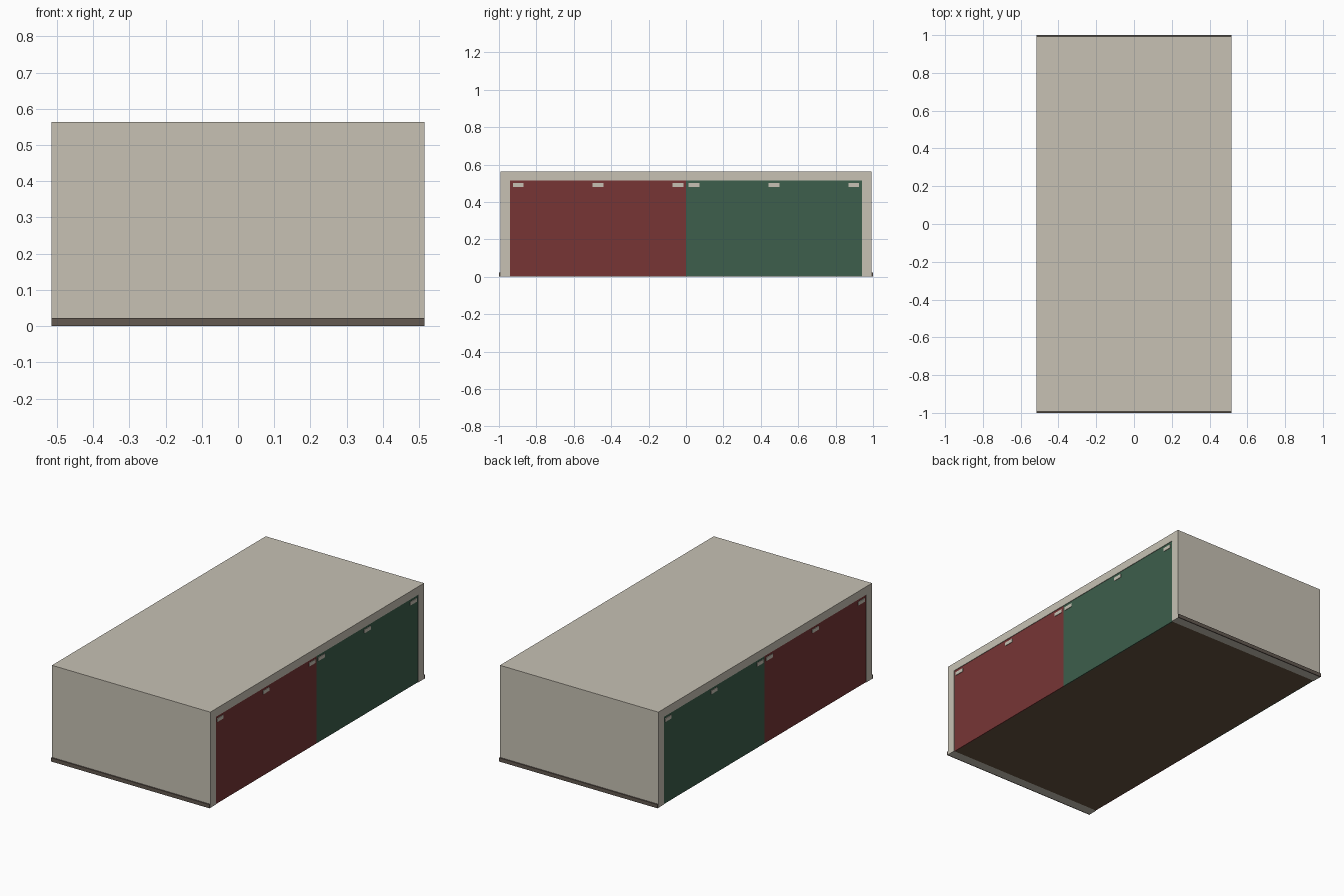
import bpy

if "Cube" in bpy.data.objects:
    bpy.data.objects.remove(bpy.data.objects["Cube"])

W, H = 0.515, 0.563          # half width, total height
END, OPEN = 0.993, 0.94      # outer and inner y of the end walls
BEAM = 0.515                 # underside of the roof


def material(name, rgb):
    m = bpy.data.materials.new(name)
    m.diffuse_color = (*rgb, 1)
    m.use_nodes = True
    m.node_tree.nodes["Principled BSDF"].inputs["Base Color"].default_value = m.diffuse_color
    return m


cream = material("cream", (0.57, 0.535, 0.455))
red = material("dark red", (0.185, 0.036, 0.036))
green = material("dark green", (0.047, 0.112, 0.072))
brown = material("floor brown", (0.13, 0.085, 0.05))
grey = material("brown grey", (0.125, 0.10, 0.082))


def box(name, x, y, z, mat):
    """Box from (min, max) pairs on each axis."""
    xs, ys, zs = sorted(x), sorted(y), sorted(z)
    verts = [(a, b, c) for a in xs for b in ys for c in zs]
    faces = [(0, 1, 3, 2), (4, 6, 7, 5), (0, 4, 5, 1),
             (2, 3, 7, 6), (0, 2, 6, 4), (1, 5, 7, 3)]
    mesh = bpy.data.meshes.new(name)
    mesh.from_pydata(verts, [], faces)
    mesh.materials.append(mat)
    ob = bpy.data.objects.new(name, mesh)
    bpy.context.collection.objects.link(ob)
    return ob


# Shell: roof and floor
box("roof", (-W, W), (-END, END), (BEAM, H), cream)
box("floor", (-W + 0.008, W - 0.008), (-OPEN, OPEN), (0, 0.02), brown)

# End walls with a low skirting strip outside
for s, end in ((-1, "front"), (1, "back")):
    box(end + "_wall", (-W, W), (s * OPEN, s * END), (0, BEAM), cream)
    box(end + "_skirting", (-W, W), (s * END, s * 1.0), (0, 0.022), grey)

# Long sides: a red and a green panel, each with three pale hanger tabs
for sx, side in ((1, "right"), (-1, "left")):
    for sy, mat, col in ((-1, red, "red"), (1, green, "green")):
        box(f"{side}_{col}_panel", (sx * (W - 0.008), sx * (W - 0.003)),
            (0, sy * OPEN), (0, BEAM), mat)
        for i, y in enumerate((0.043, 0.47, 0.897)):
            box(f"{side}_{col}_tab_{i + 1}", (sx * (W - 0.003), sx * W),
                (sy * (y - 0.029), sy * (y + 0.029)), (0.479, 0.5), cream)
